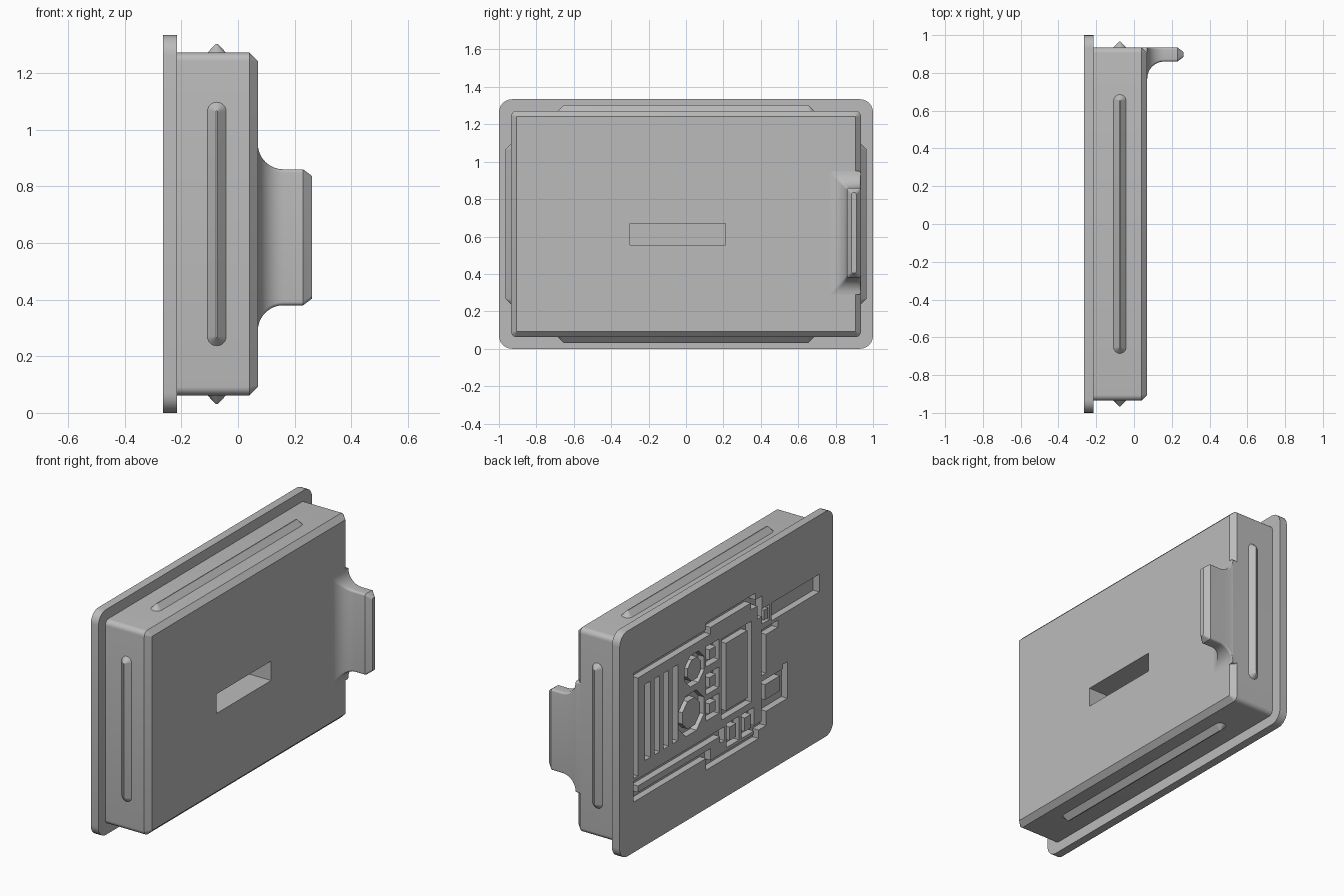
import bpy
import bmesh
import math
from mathutils import Vector

cube = bpy.data.objects.get("Cube")
if cube:
    bpy.data.objects.remove(cube, do_unlink=True)

grey = bpy.data.materials.new("plain grey")
grey.use_nodes = True
grey.diffuse_color = (0.5, 0.5, 0.5, 1)
grey.node_tree.nodes["Principled BSDF"].inputs["Base Color"].default_value = (0.5, 0.5, 0.5, 1)

MID = 0.667      # height of the centre line
BACK = -0.265    # outer face of the flange
FLOOR = -0.225   # floor of the engraved pattern


def rounded(hu, hv, r, cu=0, cv=0, steps=6):
    """Outline of a rounded rectangle."""
    pts = []
    for k, (su, sv) in enumerate([(1, 1), (-1, 1), (-1, -1), (1, -1)]):
        for i in range(steps + 1):
            a = math.pi / 2 * (k + i / steps)
            pts.append((cu + su * (hu - r) + r * math.cos(a),
                        cv + sv * (hv - r) + r * math.sin(a)))
    return pts


def rect(u1, u2, v1, v2):
    return [(u1, v1), (u2, v1), (u2, v2), (u1, v2)]


def octagon(u, v, r):
    angles = [math.pi / 4 * (i + 0.5) for i in range(8)]
    return [(u + r * math.cos(a), v + r * math.sin(a)) for a in angles]


def along_x(u, v, h):
    return Vector((h, u, v))


def loft(bm, layers, place=along_x):
    """Join outlines at successive heights into a closed solid."""
    rings = [[bm.verts.new(place(u, v, h)) for u, v in pts] for pts, h in layers]
    faces = [bm.faces.new(rings[0]), bm.faces.new(rings[-1])]
    n = len(rings[0])
    for a, b in zip(rings, rings[1:]):
        for i in range(n):
            j = (i + 1) % n
            faces.append(bm.faces.new((a[i], a[j], b[j], b[i])))
    bmesh.ops.recalc_face_normals(bm, faces=faces)


def finish(bm, name):
    mesh = bpy.data.meshes.new(name)
    bm.to_mesh(mesh)
    bm.free()
    mesh.materials.append(grey)
    obj = bpy.data.objects.new(name, mesh)
    bpy.context.collection.objects.link(obj)
    return obj


def activate(obj):
    bpy.ops.object.select_all(action='DESELECT')
    obj.select_set(True)
    bpy.context.view_layer.objects.active = obj


def smooth(obj):
    activate(obj)
    bpy.ops.object.shade_smooth_by_angle(angle=math.radians(30))


def cut(obj, cutter):
    cutter.hide_render = True
    mod = obj.modifiers.new("cut", 'BOOLEAN')
    mod.operation = 'DIFFERENCE'
    mod.solver = 'EXACT'
    mod.use_self = True
    mod.object = cutter
    activate(obj)
    bpy.ops.object.modifier_apply(modifier=mod.name)
    bpy.data.objects.remove(cutter, do_unlink=True)


# body with a chamfered front and a finger slot
bm = bmesh.new()
shell = rounded(0.935, 0.605, 0.03, 0, MID)
loft(bm, [(shell, -0.22), (shell, 0.04), (rounded(0.905, 0.575, 0.002, 0, MID), 0.07)])
body = finish(bm, "body")
bm = bmesh.new()
slot = rect(-0.3, 0.21, 0.555, 0.67)
loft(bm, [(slot, -0.13), (slot, 0.2)])
cut(body, finish(bm, "slot_cutter"))
smooth(body)

# side ridges, one on each edge of the body
AXIS = -0.075
ridges = {
    "left": (0.43, 0.935, lambda u, v, h: Vector((AXIS + u, h, MID + v))),
    "right": (0.43, 0.935, lambda u, v, h: Vector((AXIS + u, -h, MID + v))),
    "top": (0.685, 0.605, lambda u, v, h: Vector((AXIS + u, v, MID + h))),
    "bottom": (0.685, 0.605, lambda u, v, h: Vector((AXIS + u, v, MID - h))),
}
for side, (half, base, place) in ridges.items():
    bm = bmesh.new()
    foot = rounded(0.033, half, 0.0325)
    tip = rounded(0.003, half - 0.03, 0.0025)
    loft(bm, [(foot, base - 0.01), (foot, base), (tip, base + 0.031)], place)
    smooth(finish(bm, side + "_ridge"))

# grip tab, flaring into the body
def tab_outline(flare, inset=0):
    lo, hi = 0.86 - flare + inset, 0.9345 - inset
    return rounded((hi - lo) / 2, 0.24 + flare - inset, 0.012, (lo + hi) / 2, 0.62)


bm = bmesh.new()
R = 0.09
layers = [(tab_outline(R), 0.035)]
for i in range(9):
    a = math.pi / 2 * i / 8
    layers.append((tab_outline(R * (1 - math.sin(a))), 0.07 + R * (1 - math.cos(a))))
layers += [(tab_outline(0), 0.23), (tab_outline(0, 0.024), 0.262)]
loft(bm, layers)
smooth(finish(bm, "grip_tab"))

# flange plate
bm = bmesh.new()
plate = rounded(1, MID, 0.07, 0, MID)
loft(bm, [(plate, BACK), (plate, -0.215)])
flange = finish(bm, "flange")

# engraved pattern: cutters for the recesses, pads left standing inside them
recess = bmesh.new()
pads = bmesh.new()


def engrave(pts):
    loft(recess, [(pts, BACK - 0.05), (pts, FLOOR)])


def pad(pts):
    loft(pads, [(pts, BACK), (pts, FLOOR + 0.005)])


def groove(path, w=0.042):
    h = w / 2
    for (a, b), (c, d) in zip(path, path[1:]):
        engrave(rect(min(a, c) - h, max(a, c) + h, min(b, d) - h, max(b, d) + h))


def framed(y, z, hy, hz, gap=0.03):
    engrave(rect(y - hy, y + hy, z - hz, z + hz))
    pad(rect(y - hy + gap, y + hy - gap, z - hz + gap, z + hz - gap))


# outline traces
groove([(0.85, 0.46), (0.85, 1.04), (0.17, 1.04), (0.17, 1.08), (-0.25, 1.08),
        (-0.25, 1.04), (-0.31, 1.04), (-0.31, 0.96)])
groove([(0.85, 0.4), (0.04, 0.4), (0.04, 0.36)])
groove([(0.85, 0.4), (0.85, 0.32), (0.17, 0.32), (0.17, 0.25), (-0.28, 0.25),
        (-0.28, 0.3), (-0.35, 0.3), (-0.35, 0.385), (-0.55, 0.385), (-0.55, 0.56)])
groove([(-0.46, 0.84), (-0.35, 0.84), (-0.35, 0.61)])
engrave(rect(-0.87, -0.42, 0.88, 0.985))

# vent bars
for i in range(4):
    y = 0.735 - 0.085 * i
    groove([(y, 0.53), (y, 0.93)], 0.05)

# round keys
for y, z, r in [(0.3, 0.87, 0.1), (0.33, 0.62, 0.13)]:
    engrave(octagon(y, z, r))
    pad(octagon(y, z, r * 0.68))

# square pads
for z in (0.9, 0.735, 0.58):
    framed(0.13, z, 0.06, 0.06)
framed(-0.095, 0.71, 0.14, 0.24, 0.04)
framed(-0.43, 0.48, 0.1, 0.075)
framed(-0.37, 0.94, 0.035, 0.045, 0.015)
for y in (-0.06, -0.2):
    framed(y, 0.36, 0.06, 0.07)

cut(flange, finish(recess, "pattern_cutter"))
smooth(flange)
finish(pads, "raised_pads")
